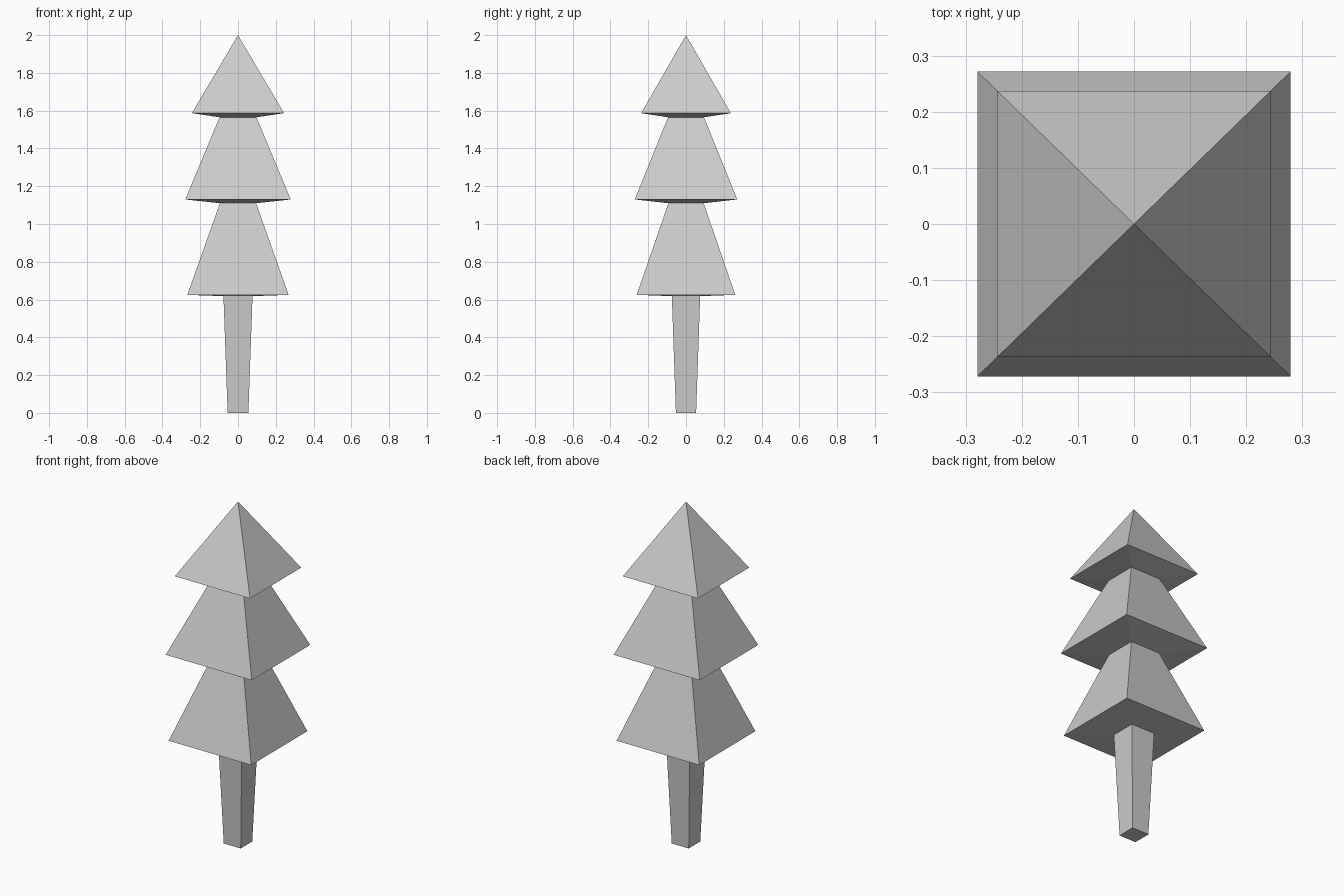
import bpy, bmesh

if "Cube" in bpy.data.objects:
    bpy.data.objects.remove(bpy.data.objects["Cube"])

DEPTH = 0.973  # the tree is slightly shallower than wide


def square_loft(name, profile):
    """Loft square rings through (half width, z) points; zero width is an apex."""
    bm = bmesh.new()
    rings = []
    for r, z in profile:
        if r == 0:
            rings.append([bm.verts.new((0, 0, z))] * 4)
        else:
            rings.append([bm.verts.new((sx * r, sy * r * DEPTH, z))
                          for sx, sy in ((-1, -1), (1, -1), (1, 1), (-1, 1))])
    for low, high in zip(rings, rings[1:]):
        for i in range(4):
            j = (i + 1) % 4
            corners = dict.fromkeys((low[i], low[j], high[j], high[i]))
            bm.faces.new(list(corners))
    # Close the open bottom end
    if profile[0][1] == 0:
        bm.faces.new(rings[0][::-1])
    bmesh.ops.recalc_face_normals(bm, faces=bm.faces)
    mesh = bpy.data.meshes.new(name)
    bm.to_mesh(mesh)
    bm.free()
    obj = bpy.data.objects.new(name, mesh)
    bpy.context.collection.objects.link(obj)
    return obj


# One continuous faceted tree: trunk, then three tiers with sloped undersides
square_loft("pine_tree", [
    (0.055, 0.0), (0.077, 0.618),     # trunk
    (0.268, 0.625), (0.096, 1.11),    # lower tier
    (0.279, 1.13), (0.098, 1.565),    # middle tier
    (0.244, 1.587), (0, 2.0),         # top tier
])
